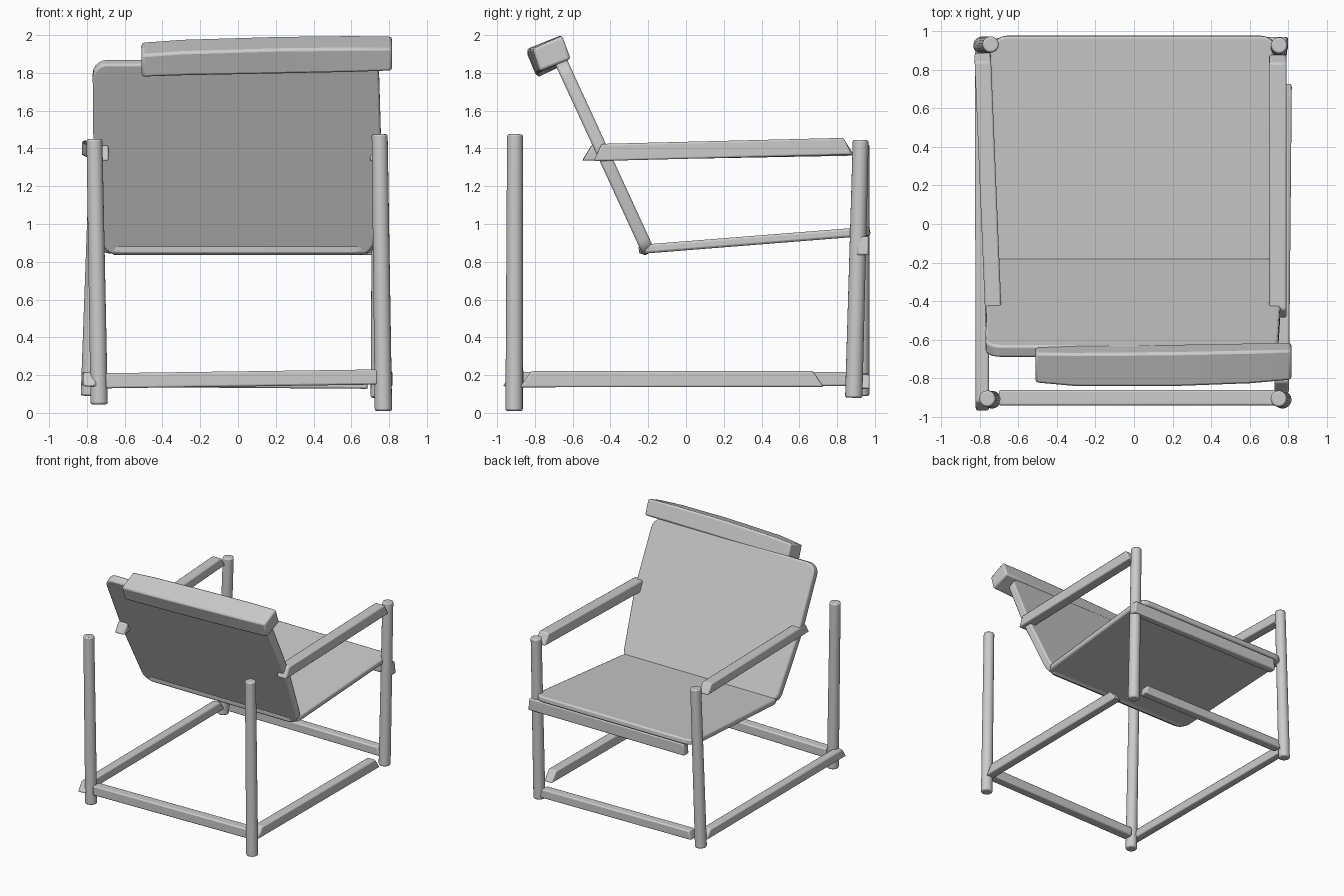
import bpy, bmesh
from mathutils import Vector, Matrix

if "Cube" in bpy.data.objects:
    bpy.data.objects.remove(bpy.data.objects["Cube"])


def finish(name, bm, bevel=0.01, segments=2):
    bmesh.ops.recalc_face_normals(bm, faces=bm.faces)
    mesh = bpy.data.meshes.new(name)
    bm.to_mesh(mesh)
    bm.free()
    ob = bpy.data.objects.new(name, mesh)
    bpy.context.collection.objects.link(ob)
    mod = ob.modifiers.new("soft edges", 'BEVEL')
    mod.width = bevel
    mod.segments = segments
    mod.limit_method = 'ANGLE'
    mod.angle_limit = 0.6
    bpy.ops.object.select_all(action='DESELECT')
    bpy.context.view_layer.objects.active = ob
    ob.select_set(True)
    bpy.ops.object.shade_smooth_by_angle(angle=0.6)
    return ob


def post(name, bottom, top, radius=0.046):
    a, b = Vector(bottom), Vector(top)
    rot = (b - a).to_track_quat('Z', 'Y').to_matrix().to_4x4()
    bm = bmesh.new()
    bmesh.ops.create_cone(bm, cap_ends=True, segments=20, radius1=radius,
                          radius2=radius * 0.92, depth=(b - a).length,
                          matrix=Matrix.Translation((a + b) / 2) @ rot)
    finish(name, bm, 0.01)


def loft(name, sections, bevel):
    bm = bmesh.new()
    rings = [[bm.verts.new(p) for p in s] for s in sections]
    n = len(rings[0])
    for r, q in zip(rings, rings[1:]):
        for i in range(n):
            bm.faces.new((r[i], r[(i + 1) % n], q[(i + 1) % n], q[i]))
    bm.faces.new(rings[0])
    bm.faces.new(rings[-1])
    return finish(name, bm, bevel)


def bar(name, p0, p1, width, height, slant=0.0):
    # bar between two points; slant shortens its top edge at both ends
    a, b = Vector(p0), Vector(p1)
    d = (b - a).normalized()
    side = d.cross(Vector((0, 0, 1))).normalized() * width / 2
    up = side.cross(d).normalized() * height / 2
    sections = []
    for p, s in ((a, 1), (b, -1)):
        t = p + d * slant * s
        sections.append([p - side - up, p + side - up, t + side + up, t - side + up])
    loft(name, sections, 0.01)


def panel(name, outline, origin, end, thickness, corner):
    # outline is (x, fraction of the length); corners are rounded
    o, e = Vector(origin), Vector(end)
    v = (e - o).normalized()
    length = (e - o).length
    n = Vector((1, 0, 0)).cross(v)
    bm = bmesh.new()
    bm.faces.new([bm.verts.new((x, t * length, -thickness / 2)) for x, t in outline])
    bmesh.ops.bevel(bm, geom=bm.verts[:], offset=corner, segments=5,
                    profile=0.5, affect='VERTICES')
    top = bmesh.ops.extrude_face_region(bm, geom=bm.faces[:])
    verts = [g for g in top["geom"] if isinstance(g, bmesh.types.BMVert)]
    bmesh.ops.translate(bm, verts=verts, vec=(0, 0, thickness))
    m = Matrix((Vector((1, 0, 0)), v, n)).transposed().to_4x4()
    bm.transform(Matrix.Translation(o) @ m)
    finish(name, bm, 0.012)


# Four slightly leaning round posts
post("front_right_post", (0.77, -0.91, 0.01), (0.75, -0.905, 1.475))
post("front_left_post", (-0.735, -0.91, 0.045), (-0.76, -0.905, 1.45))
post("back_right_post", (0.748, 0.888, 0.08), (0.752, 0.925, 1.445))
post("back_left_post", (-0.787, 0.925, 0.09), (-0.742, 0.93, 1.42))

# Low rails around the base
bar("right_rail", (0.765, -0.88, 0.178), (0.78, 0.73, 0.18), 0.075, 0.085, 0.06)
bar("left_rail", (-0.785, -0.97, 0.178), (-0.79, 0.90, 0.18), 0.07, 0.075, 0.05)
bar("front_rail", (-0.70, -0.90, 0.17), (0.74, -0.90, 0.19), 0.08, 0.08, 0.0)
bar("back_rail", (-0.72, 0.925, 0.175), (0.69, 0.935, 0.165), 0.075, 0.075, 0.02)

# Beam under the seat edge
bar("seat_beam", (-0.66, 0.935, 0.885), (0.80, 0.935, 0.885), 0.065, 0.10, 0.01)

# Armrests
bar("right_armrest", (0.745, -0.49, 1.378), (0.745, 0.88, 1.412), 0.09, 0.09, 0.045)
bar("left_armrest", (-0.725, -0.55, 1.375), (-0.785, 0.89, 1.402), 0.085, 0.08, 0.05)

# Seat and tilted back
panel("seat", [(-0.71, 0), (0.71, 0), (0.745, 1), (-0.745, 1)],
      (0, -0.25, 0.865), (0, 0.975, 0.962), 0.048, 0.09)
panel("backrest", [(-0.715, 0), (0.715, 0), (0.76, 0.5), (0.745, 1), (-0.77, 1), (-0.765, 0.5)],
      (0, -0.195, 0.845), (0, -0.662, 1.86), 0.068, 0.08)

# Headrest, bowed slightly along its length: x then (y, z) of each corner
stations = [
    (-0.51, [(-0.825, 1.895), (-0.67, 1.965), (-0.635, 1.85), (-0.785, 1.775)]),
    (-0.30, [(-0.845, 1.91), (-0.672, 1.98), (-0.628, 1.855), (-0.792, 1.782)]),
    (0.20, [(-0.845, 1.925), (-0.668, 1.995), (-0.622, 1.865), (-0.79, 1.792)]),
    (0.60, [(-0.83, 1.93), (-0.66, 2.0), (-0.615, 1.872), (-0.78, 1.80)]),
    (0.815, [(-0.81, 1.928), (-0.655, 1.997), (-0.61, 1.873), (-0.775, 1.808)]),
]
loft("headrest", [[(x, y, z) for y, z in s] for x, s in stations], 0.014)
